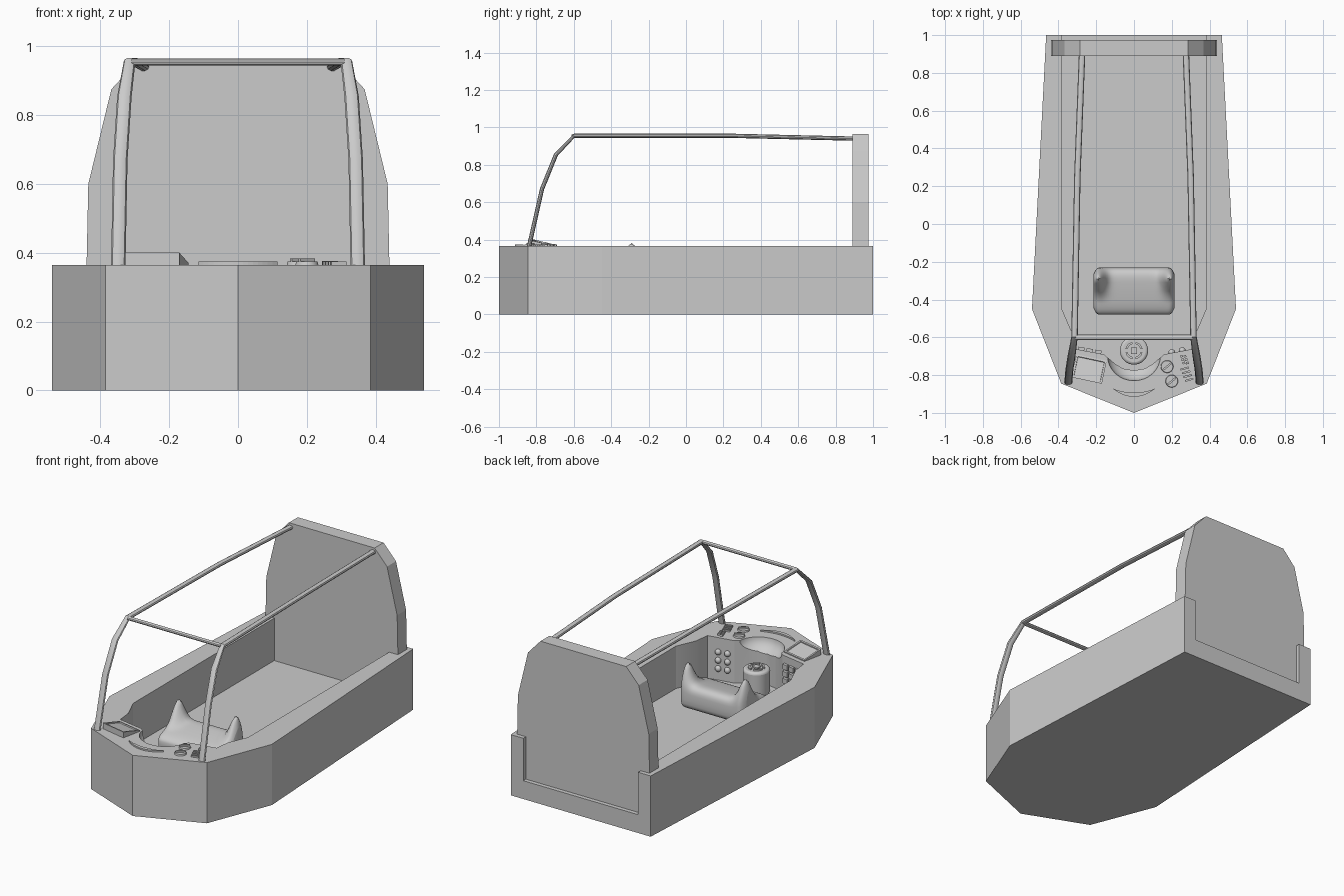
import bpy, bmesh
from math import pi, sin, cos, exp, radians, copysign
from mathutils import Matrix, Vector

if "Cube" in bpy.data.objects:
    bpy.data.objects.remove(bpy.data.objects["Cube"])

DECK, FLOOR = 0.365, 0.11
YZ = Matrix(((0, 0, 1, 0), (1, 0, 0, 0), (0, 1, 0, 0), (0, 0, 0, 1)))
XZ = Matrix(((1, 0, 0, 0), (0, 0, 1, 0), (0, 1, 0, 0), (0, 0, 0, 1)))


def finish(bm, name, smooth=False):
    bmesh.ops.recalc_face_normals(bm, faces=bm.faces[:])
    me = bpy.data.meshes.new(name)
    bm.to_mesh(me)
    bm.free()
    ob = bpy.data.objects.new(name, me)
    bpy.context.collection.objects.link(ob)
    bpy.ops.object.select_all(action='DESELECT')
    ob.select_set(True)
    bpy.context.view_layer.objects.active = ob
    if smooth:
        bpy.ops.object.shade_smooth_by_angle(angle=radians(35))
    return ob


def prism(name, pts, lo, hi, mat=Matrix(), smooth=False):
    bm = bmesh.new()
    face = bm.faces.new([bm.verts.new((a, b, lo)) for a, b in pts])
    new = bmesh.ops.extrude_face_region(bm, geom=[face])['geom']
    for v in new:
        if isinstance(v, bmesh.types.BMVert):
            v.co.z = hi
    bm.transform(mat)
    return finish(bm, name, smooth)


def loft(name, rings, smooth=True):
    bm = bmesh.new()
    rows = [[bm.verts.new(p) for p in r] for r in rings]
    n = len(rows[0])
    for a, b in zip(rows, rows[1:]):
        for i in range(n):
            bm.faces.new((a[i], a[(i + 1) % n], b[(i + 1) % n], b[i]))
    bm.faces.new(rows[0])
    bm.faces.new(rows[-1])
    return finish(bm, name, smooth)


def box(name, loc, size, rot=0):
    bm = bmesh.new()
    bmesh.ops.create_cube(bm, size=1)
    bm.transform(Matrix.Translation(loc) @ Matrix.Rotation(radians(rot), 4, 'Z')
                 @ Matrix.Diagonal((*size, 1)))
    return finish(bm, name)


def drum(name, loc, r, h, r2=None, n=32):
    bm = bmesh.new()
    bmesh.ops.create_cone(bm, cap_ends=True, segments=n, radius1=r, radius2=r2 or r, depth=h)
    bm.transform(Matrix.Translation(loc))
    return finish(bm, name, True)


def ball(name, loc, radii, n=16):
    bm = bmesh.new()
    bmesh.ops.create_uvsphere(bm, u_segments=n * 2, v_segments=n, radius=1)
    bm.transform(Matrix.Translation(loc) @ Matrix.Diagonal((*radii, 1)))
    return finish(bm, name, True)


def mirrored(half):
    return half + [(-x, y) for x, y in reversed(half) if abs(x) > 1e-6]


def carve(ob, cutter):
    m = ob.modifiers.new('cut', 'BOOLEAN')
    m.operation, m.solver, m.object = 'DIFFERENCE', 'EXACT', cutter
    cutter.hide_render = True
    bpy.context.view_layer.objects.active = ob
    bpy.ops.object.modifier_apply(modifier=m.name)
    bpy.data.objects.remove(cutter)


# hull with cockpit open at the back, scooped console in front
hull = prism('hull', mirrored([(0, -1), (.385, -.845), (.54, -.45), (.465, 1)]), 0, DECK)
carve(hull, prism('cockpit_cutter', mirrored(
    [(0, -.775), (.06, -.765), (.10, -.74), (.16, -.69), (.32, -.66), (.33, -.57),
     (.382, -.45), (.382, 1.1)]), FLOOR, .6))
carve(hull, ball('scoop_cutter', (0, -.70, DECK + .003), (.14, .13, .09)))
bpy.context.view_layer.objects.active = hull
hull.select_set(True)
bpy.ops.object.shade_smooth_by_angle(angle=radians(20))

# rear bulkhead
prism('rear_bulkhead', mirrored([(.44, FLOOR), (.44, DECK), (.435, .6), (.368, .875),
                                 (.285, .965)]), .89, .975, XZ)

# roll cage: flattened tubes swept along a path, one per side
path = [(.348, -.84, .36), (.342, -.77, .67), (.33, -.695, .855), (.315, -.598, .955),
        (.30, .25, .955), (.275, .90, .94)]
for side, label in ((1, 'right'), (-1, 'left')):
    rings = []
    for i, p in enumerate(path):
        a, b = Vector(path[max(i - 1, 0)]), Vector(path[min(i + 1, len(path) - 1)])
        t = (b - a).normalized()
        nrm = Vector((0, -t.z, t.y)).normalized()
        w = .021 if i < 3 else .017
        rings.append([((p[0] + w * cos(k * pi / 5)) * side,
                       p[1] + nrm.y * .012 * sin(k * pi / 5),
                       p[2] + nrm.z * .012 * sin(k * pi / 5)) for k in range(10)])
    loft('roll_bar_' + label, rings)
loft('cage_crossbar', [[(x, -.60 + .014 * cos(k * pi / 5), .954 + .011 * sin(k * pi / 5))
                        for k in range(10)] for x in (-.31, .31)])

# seat: rounded cushion with a raised horn at each side
rings = []
N = 40
for i in range(45):
    s = -1 + 2 * i / 44
    x = .215 * sin(s * pi / 2)
    end = max(0, abs(x) - .175) / .04
    k = 1 - .3 * end ** 3
    ring = []
    for j in range(N):
        c, d = cos(2 * pi * j / N), sin(2 * pi * j / N)
        u, v = copysign(abs(c) ** .55, c), copysign(abs(d) ** .55, d)
        y = -.355 + .125 * k * u
        z = .185 + .07 * k * v
        if v > 0:
            horn = exp(-((abs(x) - .192) / .04) ** 2) * exp(-((y + .29) / .055) ** 2)
            z += v * (.12 * horn + .025 * (y + .355) / .125)
        ring.append((x, y, z))
    rings.append(ring)
loft('seat', rings)

# steering pedestal with ring of grips and a centre cap
ped = drum('steering_pedestal', (0, -.67, .18), .072, .15, .075)
bev = ped.modifiers.new('round', 'BEVEL')
bev.width, bev.segments, bev.limit_method = .014, 3, 'ANGLE'
for q in range(4):
    angs = [q * pi / 2 + radians(12 + 11 * k) for k in range(7)]
    pts = [(.046 * cos(a), -.67 + .046 * sin(a)) for a in angs]
    pts += [(.035 * cos(a), -.67 + .035 * sin(a)) for a in reversed(angs)]
    prism(f'grip_arc_{q}', pts, .25, .263)
box('steering_cap', (0, -.67, .256), (.034, .034, .014))

# crescent trim on the nose deck
xs = [-.115 + .23 * k / 16 for k in range(17)]
front = [(x, -.915 + .045 * (x / .115) ** 2) for x in xs]
back = [(x, -.893 + .023 * (x / .115) ** 2) for x in reversed(xs[1:-1])]
prism('crescent_trim', front + back, DECK - .005, DECK + .009)

# tilted screen with a raised frame
place = Matrix.Translation((-.237, -.765, DECK)) @ Matrix.Rotation(radians(-12), 4, 'Z')
screen = prism('screen', [(-.065, -.01), (.06, -.01), (.06, .006), (-.065, .035)],
               -.082, .082, place @ YZ)
bm = bmesh.new()
bm.from_mesh(screen.data)
bm.faces.ensure_lookup_table()
top = max(bm.faces, key=lambda f: f.normal.z)
bmesh.ops.inset_region(bm, faces=[top], thickness=.014)
bmesh.ops.inset_region(bm, faces=[top], thickness=.002, depth=-.006)
bm.to_mesh(screen.data)
bm.free()

# dials with finger bars
for i, (x, y) in enumerate(((.175, -.755), (.20, -.832))):
    drum(f'dial_{i}', (x, y, DECK + .003), .034, .012, .031)
    box(f'dial_bar_{i}', (x, y, DECK + .011), (.055, .01, .014), 40)

# deck switches on the right
for r in range(3):
    for c in range(2):
        box(f'switch_{r}_{c}', (.252 + .018 * c + .006 * r, -.70 - .018 * r, DECK + .004),
            (.014, .012, .014), 15)
for r in range(4):
    box(f'slider_{r}', (.268 + .008 * r, -.765 - .02 * r, DECK + .003), (.045, .01, .012), 15)

# round buttons and keypad on the console wall
for r in range(3):
    for c in range(2):
        ball(f'round_button_{r}_{c}', (.20 + .055 * c, -.679 + .01 * c, .18 + .05 * r),
             (.018, .016, .018), 8)
for r in range(4):
    for c in range(3):
        box(f'key_{r}_{c}', (-.19 - .045 * c, -.68 + .008 * c, .18 + .042 * r),
            (.034, .024, .03), -10)
